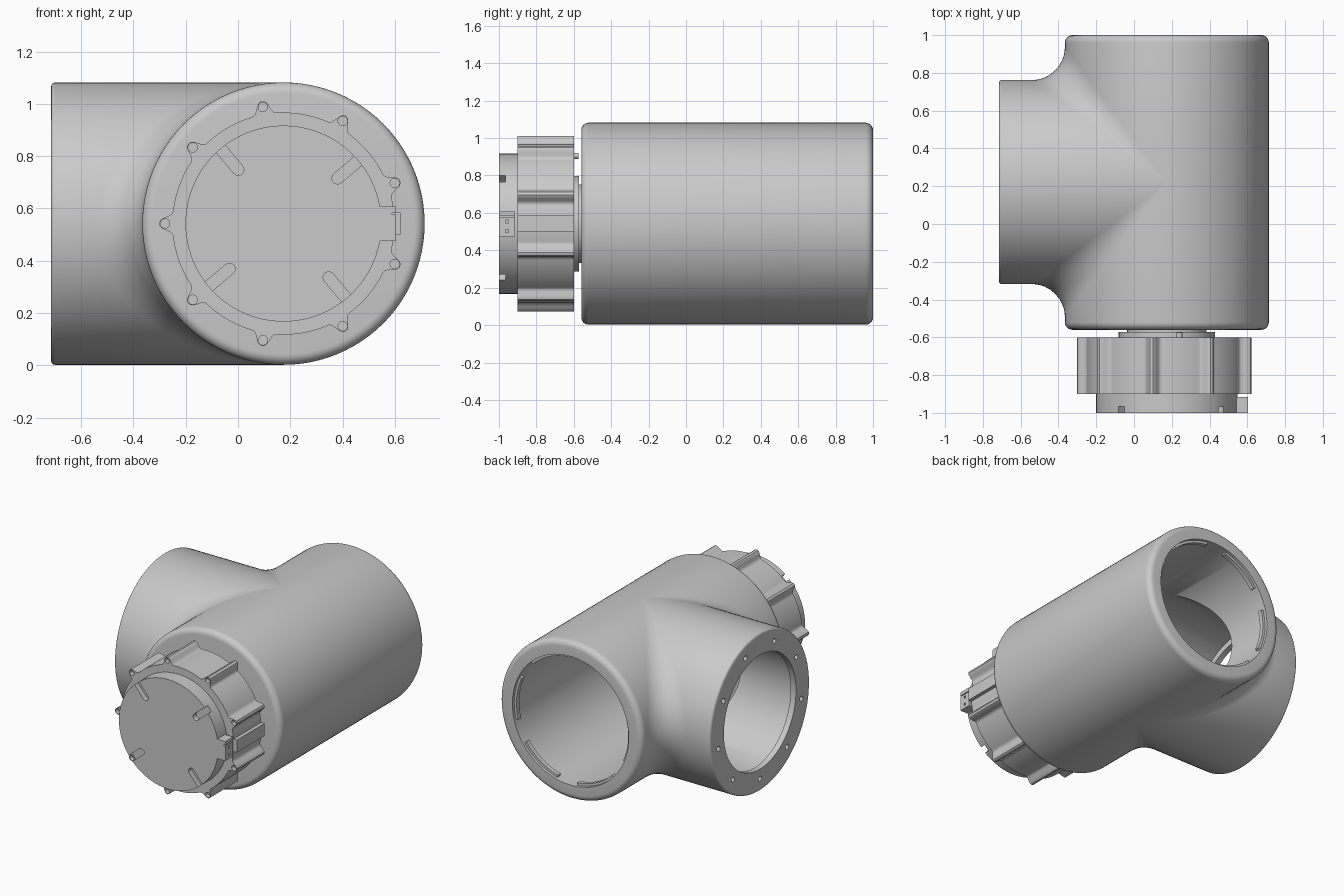
import bpy, bmesh
from math import cos, sin, pi, radians, exp
from mathutils import Vector

if "Cube" in bpy.data.objects:
    bpy.data.objects.remove(bpy.data.objects["Cube"])

CX, YC, ZC = 0.174, 0.222, 0.542        # axes of the main tube and the branch
R, FIL = 0.54, 0.175                    # tube radius, blend radius
FRONT, BACK, SIDE = -0.56, 1.0, -0.715  # end planes

grey = bpy.data.materials.new("machine_grey")
grey.use_nodes = True
grey.diffuse_color = (0.59, 0.59, 0.59, 1)
grey.node_tree.nodes["Principled BSDF"].inputs["Base Color"].default_value = (0.59, 0.59, 0.59, 1)


def finish(name, bm):
    bmesh.ops.recalc_face_normals(bm, faces=bm.faces)
    mesh = bpy.data.meshes.new(name)
    bm.to_mesh(mesh)
    bm.free()
    mesh.materials.append(grey)
    ob = bpy.data.objects.new(name, mesh)
    bpy.context.collection.objects.link(ob)
    return ob


def smooth(ob):
    bpy.ops.object.select_all(action='DESELECT')
    ob.select_set(True)
    bpy.context.view_layer.objects.active = ob
    bpy.ops.object.shade_smooth_by_angle(angle=radians(32))


def cut(ob, cutter):
    mod = ob.modifiers.new("cut", 'BOOLEAN')
    mod.operation, mod.solver, mod.object = 'DIFFERENCE', 'EXACT', cutter
    bpy.context.view_layer.objects.active = ob
    bpy.ops.object.modifier_apply(modifier=mod.name)
    bpy.data.objects.remove(cutter)


def prism(bm, points, y0, y1):
    """Extrude an (x, z) outline along y."""
    a = [bm.verts.new((x, y0, z)) for x, z in points]
    b = [bm.verts.new((x, y1, z)) for x, z in points]
    bm.faces.new(a)
    bm.faces.new(b[::-1])
    for i in range(len(a)):
        j = (i + 1) % len(a)
        bm.faces.new((a[i], a[j], b[j], b[i]))


def circle(r, n=96, x=CX, z=ZC):
    return [(x + r * cos(2 * pi * i / n), z + r * sin(2 * pi * i / n)) for i in range(n)]


def box(x0, x1, z0, z1):
    return [(x0, z0), (x1, z0), (x1, z1), (x0, z1)]


def polar(r, deg):
    return CX + r * cos(radians(deg)), ZC + r * sin(radians(deg))


def solid(name, outlines, y0, y1):
    bm = bmesh.new()
    for pts in outlines:
        prism(bm, pts, y0, y1)
    return finish(name, bm)


def side_solid(name, outlines, x0, x1):
    """Prisms along x, drawn around the branch axis."""
    ob = solid(name, outlines, x0, x1)
    for v in ob.data.vertices:
        x, y, z = v.co
        v.co = (y, YC + x - CX, z)
    ob.data.flip_normals()
    return ob


def patch(bm, f, t0, t1, nt, ns):
    grid = [[bm.verts.new(f(radians(t0 + (t1 - t0) * i / nt), j / ns))
             for j in range(ns + 1)] for i in range(nt + 1)]
    for i in range(nt):
        for j in range(ns):
            bm.faces.new((grid[i][j], grid[i + 1][j], grid[i + 1][j + 1], grid[i][j + 1]))


# Tee housing: main tube, branch and rolling blend between them
bm = bmesh.new()
RB, RIM, EDGE = R + FIL, 0.04, 0.015
for s, end in ((1, BACK), (-1, FRONT)):
    def tube(t, k):
        start = YC + s * RB * max(cos(t), 0)
        return (CX - R * cos(t), start + (end - s * RIM - start) * k, ZC + R * sin(t))

    def tube_rim(t, k):
        r = R - RIM + RIM * cos(k * pi / 2)
        return (CX - r * cos(t), end - s * RIM * (1 - sin(k * pi / 2)), ZC + r * sin(t))

    def branch(t, k):
        start = CX - RB * cos(t)
        return (start + (SIDE + EDGE - start) * k, YC + s * R * cos(t), ZC + R * sin(t))

    def branch_rim(t, k):
        r = R - EDGE + EDGE * cos(k * pi / 2)
        return (SIDE + EDGE * (1 - sin(k * pi / 2)), YC + s * r * cos(t), ZC + r * sin(t))

    def blend(t, k):
        c = max(cos(t), 0)
        centre = Vector((CX - RB * c, YC + s * RB * c, ZC + RB * sin(t)))
        d = Vector((c, 0, -sin(t))).lerp(Vector((0, -s * c, -sin(t))), k)
        return centre + d.normalized() * FIL

    patch(bm, tube, -90, 270, 96, 1)
    patch(bm, tube_rim, -90, 270, 96, 6)
    patch(bm, branch, -90, 90, 48, 1)
    patch(bm, branch_rim, -90, 90, 48, 3)
    patch(bm, blend, -90, 90, 48, 10)
bmesh.ops.remove_doubles(bm, verts=bm.verts, dist=1e-5)
bmesh.ops.dissolve_degenerate(bm, edges=bm.edges, dist=1e-5)
bmesh.ops.holes_fill(bm, edges=[e for e in bm.edges if e.is_boundary], sides=0)
housing = finish("tee_housing", bm)

# Blind main bore, branch bore, branch lip and flange screw holes
cut(housing, solid("main_bore", [circle(0.44)], -0.31, 1.2))
cut(housing, side_solid("branch_bore", [circle(0.43)], SIDE + 0.04, CX))
cut(housing, side_solid("branch_mouth", [circle(0.39)], SIDE - 0.1, SIDE + 0.1))
holes = [circle(0.017, 16, *polar(0.455, 30 + 40 * k)) for k in range(9)]
cut(housing, side_solid("flange_holes", holes, SIDE - 0.1, SIDE + 0.035))
smooth(housing)

# Locking tabs inside the back mouth
tabs = []
for k in range(6):
    arc = [k * 60 - 15 + 4 * i for i in range(11)]
    tabs.append([polar(0.45, a) for a in arc] + [polar(0.423, a) for a in arc[::-1]])
smooth(solid("locking_tabs", tabs, BACK - 0.05, BACK - 0.02))


# Drive body with nine screw lobes and a key rib
def lobed(deg):
    off = (deg % 40) - 20
    return 0.425 + 0.05 * exp(-(abs(off) / 3.6) ** 3)


body = solid("drive_body", [[polar(lobed(a), a) for a in range(360)]], -0.9, -0.6)
cut(body, solid("screw_holes", [circle(0.018, 16, *polar(0.453, 20 + 40 * k)) for k in range(9)],
                -1, -0.87))
smooth(body)
solid("key_rib", [box(0.57, 0.622, 0.5, 0.585)], -0.9, -0.6)

# Cover with four radial slots
cover = solid("drive_cover", [circle(0.375)], -1.0, -0.9)
grooves = []
for a in (40, 130, 220, 310):
    u = Vector((cos(radians(a)), sin(radians(a))))
    w = Vector((-u.y, u.x)) * 0.022
    o = Vector((CX, ZC))
    tip = [o + u * (0.27 - 0.022 * sin(pi * i / 8)) + w * cos(pi * i / 8) for i in range(9)]
    grooves.append([tuple(p) for p in [o + u * 0.45 + w] + tip + [o + u * 0.45 - w]])
cut(cover, solid("cover_slots", grooves, -1.1, -0.965))
smooth(cover)

# Cable connector on the cover's side, with a seam and two pin sockets
connector = solid("connector", [box(0.543, 0.604, 0.475, 0.608)], -1.0, -0.915)
cut(connector, solid("connector_seam", [box(0.59, 0.65, 0.577, 0.583)], -1.1, -0.8))
cut(connector, solid("connector_sockets", [box(0.585, 0.65, z - 0.008, z + 0.008)
                                           for z in (0.502, 0.555)], -0.966, -0.95))

# Output stages and locating pin between drive and housing
smooth(solid("output_disc", [circle(0.255)], -0.6, -0.572))
smooth(solid("output_hub", [circle(0.21)], -0.58, -0.555))
smooth(solid("locating_pin", [circle(0.016, 20, 0.24, 0.905)], -0.61, -0.575))
